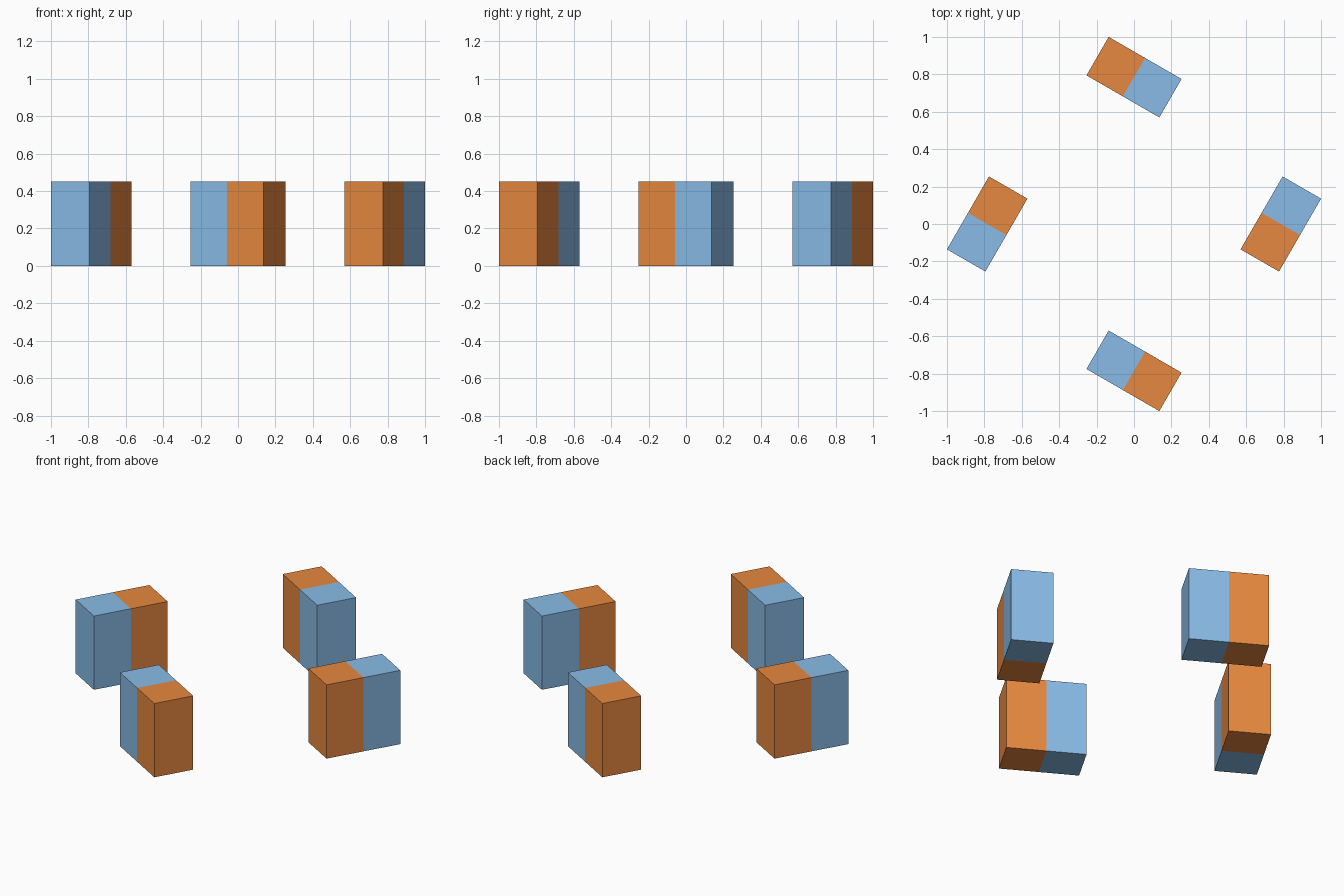
import bpy, bmesh
from math import radians, pi
from mathutils import Matrix, Vector

if "Cube" in bpy.data.objects:
    bpy.data.objects.remove(bpy.data.objects["Cube"])

LENGTH, DEPTH, HEIGHT = 0.45, 0.2375, 0.45
RADIUS = 0.785          # distance of each block from the centre
TILT = radians(-30)     # twist of each block about its own axis


def material(name, rgb):
    m = bpy.data.materials.new(name)
    m.diffuse_color = (*rgb, 1)
    m.use_nodes = True
    m.node_tree.nodes["Principled BSDF"].inputs["Base Color"].default_value = m.diffuse_color
    return m


orange = material("orange", (0.8, 0.25, 0.05))
blue = material("blue", (0.25, 0.5, 0.8))


def block(name, turn, left, right):
    """Box split at its middle into two coloured halves."""
    bm = bmesh.new()
    bmesh.ops.create_cube(bm, size=1, matrix=Matrix.Translation((0, 0, HEIGHT / 2))
                          @ Matrix.Diagonal((LENGTH, DEPTH, HEIGHT, 1)))
    # colour seam across the middle
    bmesh.ops.bisect_plane(bm, geom=bm.verts[:] + bm.edges[:] + bm.faces[:],
                           plane_co=Vector((0, 0, 0)), plane_no=Vector((1, 0, 0)))
    for f in bm.faces:
        f.material_index = int(f.calc_center_median().x > 0)
    # twist in place, move out to the ring, turn to its quarter
    bm.transform(Matrix.Rotation(turn, 4, 'Z') @ Matrix.Translation((0, RADIUS, 0))
                 @ Matrix.Rotation(TILT, 4, 'Z'))
    me = bpy.data.meshes.new(name)
    bm.to_mesh(me)
    bm.free()
    me.materials.append(left)
    me.materials.append(right)
    bpy.context.collection.objects.link(bpy.data.objects.new(name, me))


# Four blocks around the centre, colours swapped on the left and right ones
for i, side in enumerate(("back", "left", "front", "right")):
    colours = (blue, orange) if i % 2 else (orange, blue)
    block(side + "_block", i * pi / 2, *colours)
